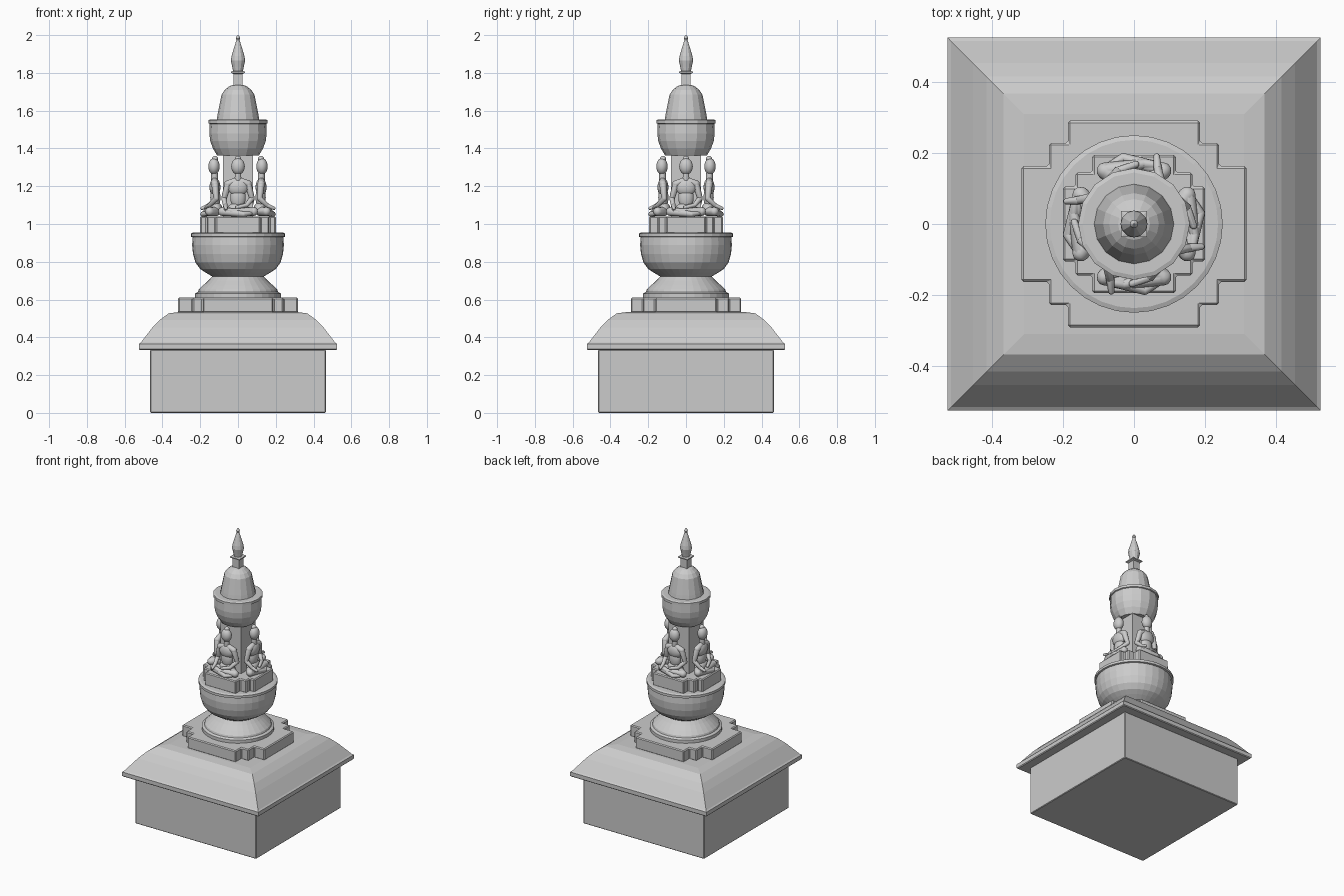
import bpy, bmesh, math
from mathutils import Vector, Matrix

if "Cube" in bpy.data.objects:
    bpy.data.objects.remove(bpy.data.objects["Cube"])


def finish(name, bm, smooth=False):
    bmesh.ops.recalc_face_normals(bm, faces=bm.faces)
    me = bpy.data.meshes.new(name)
    bm.to_mesh(me)
    bm.free()
    for p in me.polygons:
        p.use_smooth = smooth
    ob = bpy.data.objects.new(name, me)
    bpy.context.collection.objects.link(ob)
    return ob


def bevel(ob, width):
    m = ob.modifiers.new("edge", 'BEVEL')
    m.width, m.segments, m.limit_method = width, 1, 'ANGLE'
    m.angle_limit = math.radians(50)


def stack(name, profile, sides):
    """Rings of (half width, z), capped; 4 sides gives square sections."""
    bm = bmesh.new()
    k, ph = (math.sqrt(2), math.pi / 4) if sides == 4 else (1, 0)
    rings = []
    for r, z in profile:
        rings.append([bm.verts.new((r * k * math.cos(ph + i * math.tau / sides),
                                    r * k * math.sin(ph + i * math.tau / sides), z))
                      for i in range(sides)])
    for a, b in zip(rings, rings[1:]):
        for i in range(sides):
            j = (i + 1) % sides
            bm.faces.new((a[i], a[j], b[j], b[i]))
    bm.faces.new(rings[0][::-1])
    bm.faces.new(rings[-1])
    return finish(name, bm)


def stepped(name, quarter, z0, z1):
    """Plinth with stepped corners, mirrored from one quadrant."""
    outline = []
    for sx, sy in ((1, 1), (-1, 1), (-1, -1), (1, -1)):
        pts = quarter if sx * sy > 0 else quarter[::-1]
        outline += [(sx * x, sy * y) for x, y in pts]
    bm = bmesh.new()
    f = bm.faces.new([bm.verts.new((x, y, z0)) for x, y in outline])
    top = bmesh.ops.extrude_face_region(bm, geom=[f])['geom']
    bmesh.ops.translate(bm, vec=(0, 0, z1 - z0),
                        verts=[v for v in top if isinstance(v, bmesh.types.BMVert)])
    ob = finish(name, bm)
    bevel(ob, 0.006)


def ball(bm, c, size):
    bmesh.ops.create_uvsphere(bm, u_segments=20, v_segments=12, radius=1,
                              matrix=Matrix.Translation(c) @ Matrix.Diagonal((*size, 1)))


def limb(bm, points):
    """Tapered rounded segments through (x, y, z, radius) points."""
    for a, b in zip(points, points[1:]):
        tmp = bmesh.new()
        for p in (a, b):
            bmesh.ops.create_icosphere(tmp, subdivisions=2, radius=p[3],
                                       matrix=Matrix.Translation(p[:3]))
        hull = bmesh.ops.convex_hull(tmp, input=tmp.verts)
        inner = [g for g in hull['geom_interior'] if isinstance(g, bmesh.types.BMVert)]
        bmesh.ops.delete(tmp, geom=inner, context='VERTS')
        me = bpy.data.meshes.new("limb_part")
        tmp.to_mesh(me)
        tmp.free()
        bm.from_mesh(me)
        bpy.data.meshes.remove(me)


# square base and sloping roof
bevel(stack("base_block", [(.465, 0), (.465, .335)], 4), .004)
stack("roof", [(.52, .333), (.525, .338), (.525, .365), (.515, .372), (.453, .452),
               (.415, .492), (.367, .527), (.31, .534)], 4)

# stepped plinth, flared foot and lower bowl
stepped("lower_plinth", [(.317, .163), (.24, .163), (.24, .228),
                         (.186, .228), (.186, .291)], .53, .61)
stack("flared_foot", [(.228, .605), (.228, .632), (.212, .64), (.208, .652),
                      (.185, .675), (.158, .7), (.135, .725)], 32)
stack("lower_bowl", [(.132, .72), (.17, .742), (.2, .762), (.225, .795), (.238, .84),
                     (.243, .89), (.24, .93), (.25, .933), (.25, .95), (.237, .955)], 32)

# upper plinth and central column
stepped("upper_plinth", [(.2, .105), (.165, .105), (.165, .145),
                         (.118, .145), (.118, .195)], .95, 1.04)
stack("column", [(.08, 1.03), (.08, 1.38)], 4)

# upper bowl, dome and finial
stack("upper_bowl", [(.11, 1.362), (.118, 1.375), (.133, 1.4), (.147, 1.44), (.152, 1.48),
                     (.15, 1.53), (.157, 1.533), (.157, 1.55), (.145, 1.554)], 16)
stack("dome", [(.113, 1.55), (.108, 1.58), (.095, 1.645), (.087, 1.685),
               (.07, 1.71), (.045, 1.73), (.02, 1.738)], 16)
stack("neck", [(.025, 1.73), (.025, 1.795), (.037, 1.8), (.037, 1.807), (.025, 1.81)], 4)
stack("finial", [(.024, 1.8), (.03, 1.83), (.038, 1.865), (.034, 1.89), (.022, 1.93),
                 (.008, 1.975), (.012, 1.983), (.01, 1.99), (.002, 2.0)], 12)

# seated figure facing the front, cross-legged, one hand over the knee
bm = bmesh.new()
ball(bm, (0, -.127, 1.305), (.036, .03, .044))
ball(bm, (0, -.122, 1.345), (.017, .016, .016))
limb(bm, [(0, -.125, 1.28, .017), (0, -.123, 1.225, .019)])
ball(bm, (0, -.122, 1.195), (.055, .029, .048))
ball(bm, (0, -.12, 1.14), (.041, .027, .06))
ball(bm, (0, -.117, 1.08), (.057, .035, .034))
for s in (-1, 1):
    limb(bm, [(s * .015, -.124, 1.228, .017), (s * .053, -.122, 1.212, .02)])
    limb(bm, [(s * .035, -.118, 1.066, .025), (s * .082, -.15, 1.066, .024)])
    limb(bm, [(s * .082, -.15, 1.066, .023), (s * -.03, -.178 + s * .008, 1.06 + s * .008, .014),
              (s * -.065, -.165, 1.066 + s * .01, .012)])
limb(bm, [(-.054, -.122, 1.21, .019), (-.074, -.115, 1.135, .015), (-.067, -.155, 1.098, .012),
          (-.064, -.19, 1.083, .009)])
limb(bm, [(.054, -.122, 1.21, .019), (.074, -.115, 1.135, .015), (.045, -.15, 1.1, .012),
          (-.005, -.168, 1.088, .01)])
figure = finish("seated_figure", bm, smooth=True)

# repeat the figure on all four sides
for i in range(1, 4):
    ob = bpy.data.objects.new("seated_figure_%d" % (i + 1), figure.data)
    ob.rotation_euler.z = i * math.pi / 2
    bpy.context.collection.objects.link(ob)
